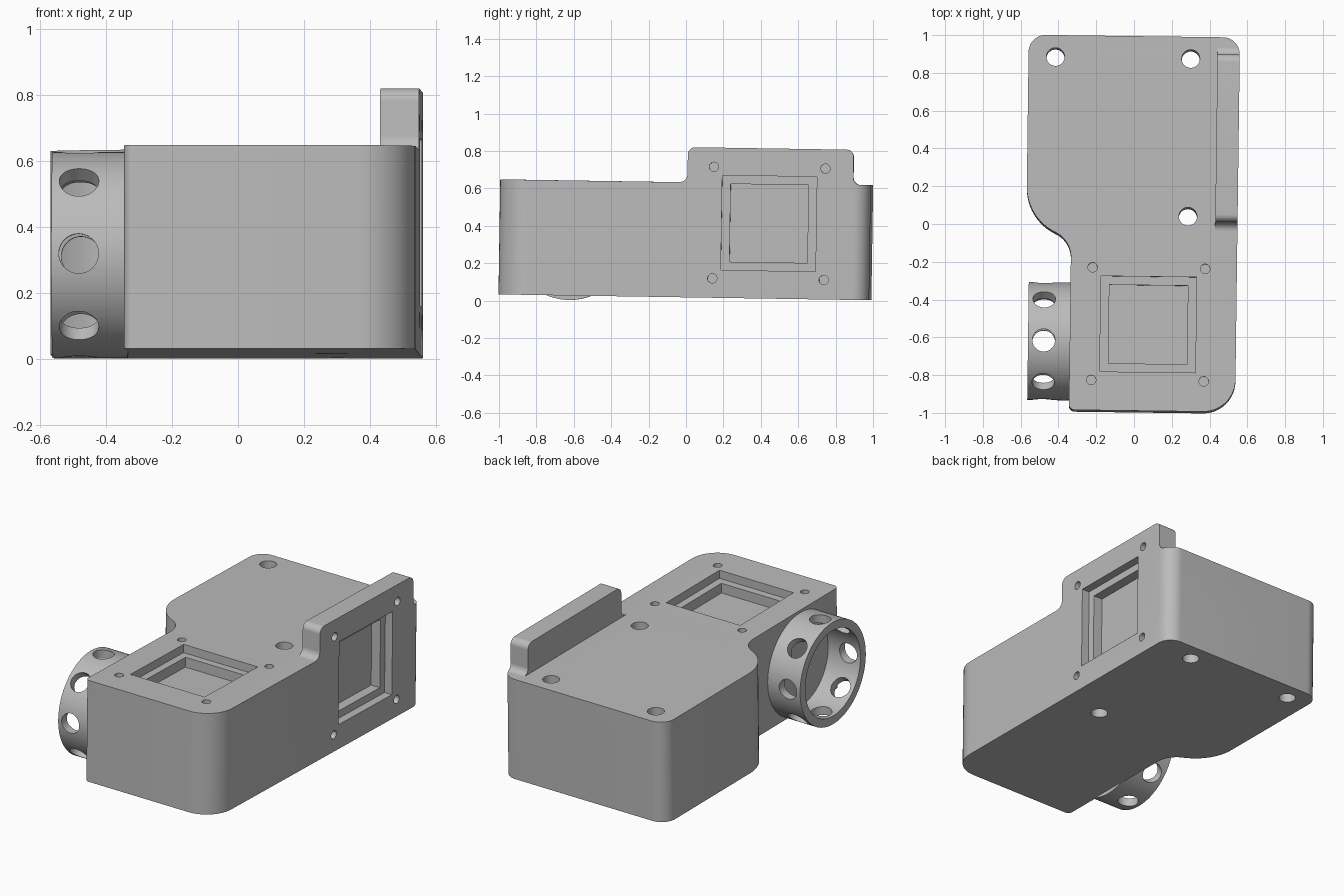
import bpy, bmesh, math
from mathutils import Matrix, Vector

if "Cube" in bpy.data.objects:
    bpy.data.objects.remove(bpy.data.objects["Cube"])

grey = bpy.data.materials.new("light_grey")
grey.use_nodes = True
colour = (0.5, 0.5, 0.5, 1)
grey.diffuse_color = colour
grey.node_tree.nodes["Principled BSDF"].inputs["Base Color"].default_value = colour

HEIGHT = 0.615
RIGHT = 0.548


def rounded(corners):
    """Polygon points from (x, y, radius) corners, with arcs at the corners."""
    out = []
    n = len(corners)
    for i, (x, y, r) in enumerate(corners):
        p = Vector((x, y))
        if r == 0:
            out.append(p)
            continue
        a = (Vector(corners[i - 1][:2]) - p).normalized()
        b = (Vector(corners[(i + 1) % n][:2]) - p).normalized()
        half = a.angle(b) / 2
        centre = p + (a + b).normalized() * r / math.sin(half)
        t = r / math.tan(half)
        v0, v1 = (p + a * t - centre).normalized(), (p + b * t - centre).normalized()
        sweep = v0.angle(v1)
        for k in range(13):
            f = k / 12
            v = (v0 * math.sin((1 - f) * sweep) + v1 * math.sin(f * sweep)) / math.sin(sweep)
            out.append(centre + v * r)
    return out


def circle(u, v, r, n=40):
    return [(u + r * math.cos(math.tau * i / n), v + r * math.sin(math.tau * i / n)) for i in range(n)]


def square(u, v, h):
    return [(u - h, v - h), (u + h, v - h), (u + h, v + h), (u - h, v + h)]


def prism(name, pts, lo, hi, axis="z", matrix=None):
    """Extrude a profile along z (points are x, y) or along x (points are y, z)."""
    bm = bmesh.new()
    place = (lambda u, v, w: (u, v, w)) if axis == "z" else (lambda u, v, w: (w, u, v))
    face = bm.faces.new([bm.verts.new(place(u, v, lo)) for u, v in pts])
    new = bmesh.ops.extrude_face_region(bm, geom=[face])["geom"]
    step = Vector(place(0, 0, hi - lo))
    bmesh.ops.translate(bm, vec=step, verts=[g for g in new if isinstance(g, bmesh.types.BMVert)])
    bmesh.ops.remove_doubles(bm, verts=bm.verts, dist=1e-5)
    bmesh.ops.recalc_face_normals(bm, faces=bm.faces)
    if matrix:
        bm.transform(matrix)
    mesh = bpy.data.meshes.new(name)
    bm.to_mesh(mesh)
    bm.free()
    mesh.materials.append(grey)
    obj = bpy.data.objects.new(name, mesh)
    bpy.context.collection.objects.link(obj)
    return obj


def activate(obj):
    bpy.ops.object.select_all(action="DESELECT")
    obj.select_set(True)
    bpy.context.view_layer.objects.active = obj


def cut(obj, *args, **kw):
    """Subtract a prism from obj."""
    tool = prism("cutter", *args, **kw)
    mod = obj.modifiers.new("cut", "BOOLEAN")
    mod.operation, mod.solver, mod.object = "DIFFERENCE", "EXACT", tool
    activate(obj)
    bpy.ops.object.modifier_apply(modifier=mod.name)
    bpy.data.objects.remove(tool)


# Housing: rounded outline, tall enough to leave the side flange standing
outline = rounded([
    (RIGHT, -0.998, 0.17), (RIGHT, 0.985, 0.09), (-0.57, 0.985, 0.09),
    (-0.57, 0.013, 0.269), (-0.332, -0.098, 0.141), (-0.332, -0.998, 0.03)])
body = prism("housing", outline, 0, 0.9)

# Side flange silhouette with filleted feet, then clear the rest of the top
FLANGE_TOP = 0.803
cut(body, rounded([
    (-1.2, HEIGHT, 0), (0.005, HEIGHT, 0.045), (0.005, FLANGE_TOP, 0.04),
    (0.892, FLANGE_TOP, 0.04), (0.892, HEIGHT, 0.04), (1.2, HEIGHT, 0),
    (1.2, 1, 0), (-1.2, 1, 0)]), -1, 1, axis="x")
cut(body, [(-1, -1.2), (0.43, -1.2), (0.43, 1.2), (-1, 1.2)], HEIGHT, 1.1)

# Mounting holes through the housing
for x, y in ((-0.427, 0.87), (0.289, 0.869), (0.285, 0.034)):
    cut(body, circle(x, y, 0.048), -0.1, 1)

# Stepped square windows with four screw holes, on the top and on the side
for axis, u, v, surface in (("z", 0.082, -0.54, HEIGHT), ("x", 0.444, 0.402, RIGHT)):
    for half, depth in ((0.253, 0.05), (0.208, 0.11)):
        cut(body, square(u, v, half), surface - depth, surface + 0.1, axis=axis)
    for du, dv in square(0, 0, 0.298):
        cut(body, circle(u + du, v + dv, 0.025, 24), surface - 0.08, surface + 0.1, axis=axis)

# Perforated ring on the side
RY, RZ = -0.631, 0.288
ring = prism("perforated_ring", circle(RY, RZ, 0.312, 96), -0.553, -0.325, axis="x")
cut(ring, circle(RY, RZ, 0.262, 96), -0.7, -0.2, axis="x")
for i in range(4):
    turn = Matrix.Translation((0, RY, RZ)) @ Matrix.Rotation(i * math.pi / 4, 4, "X")
    cut(ring, circle(-0.47, 0, 0.06), -0.5, 0.5, matrix=turn)

# Slight lean of the whole model, and smooth shading on the curves
lean = (Matrix.Translation((0, 0, 0.0175)) @ Matrix.Rotation(math.radians(-0.75), 4, "Z")
        @ Matrix.Rotation(math.radians(-0.9), 4, "X"))
for obj in (body, ring):
    obj.data.transform(lean)
    activate(obj)
    bpy.ops.object.shade_smooth_by_angle(angle=math.radians(30))
